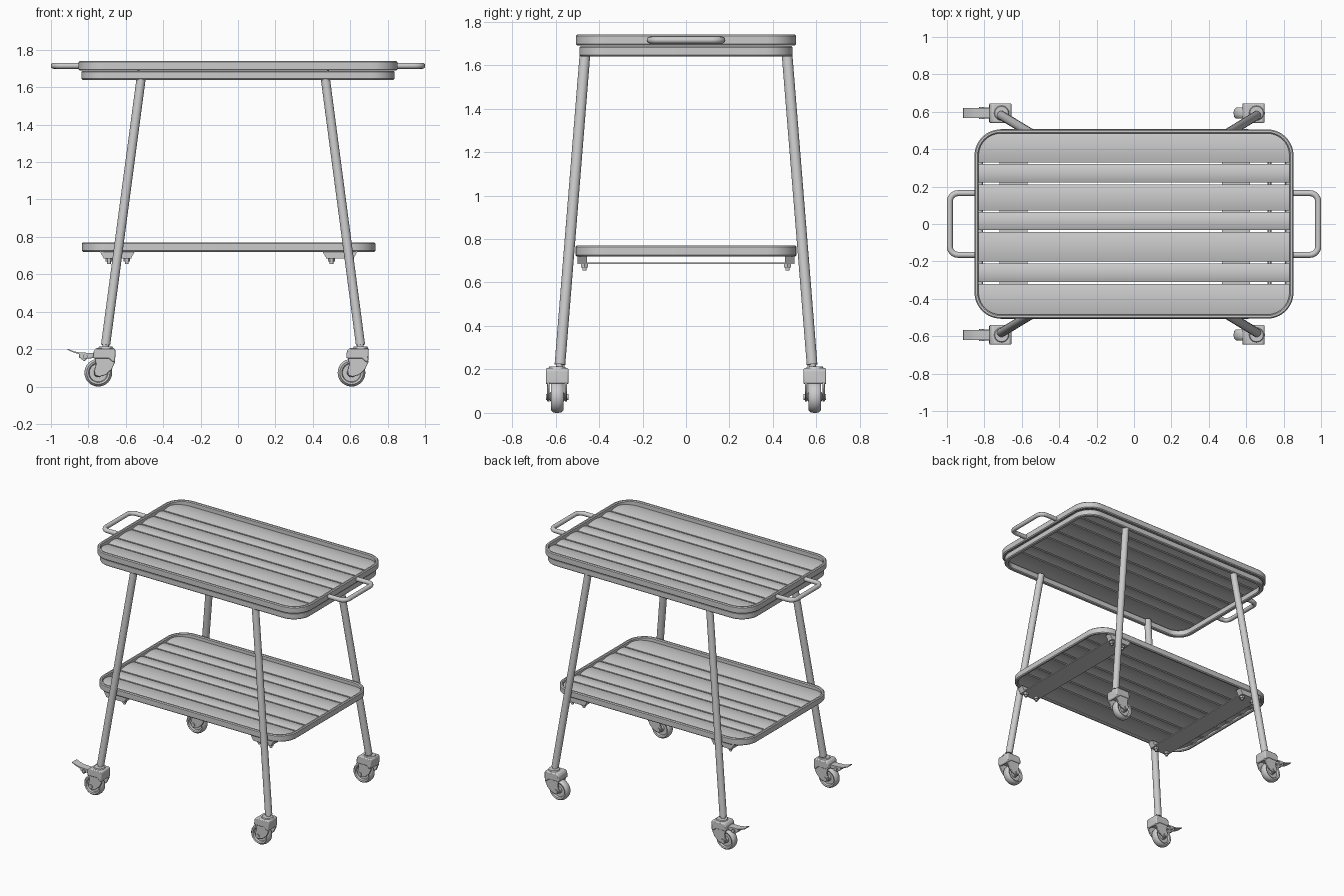
import bpy, bmesh, math
from mathutils import Vector

old = bpy.data.objects.get("Cube")
if old:
    bpy.data.objects.remove(old)

grey = bpy.data.materials.new("plain grey")
grey.use_nodes = True
COLOR = (0.6, 0.6, 0.6, 1)
grey.diffuse_color = COLOR
grey.node_tree.nodes["Principled BSDF"].inputs["Base Color"].default_value = COLOR
made = []


def finish(name, bm, bevel=0):
    bmesh.ops.recalc_face_normals(bm, faces=bm.faces)
    me = bpy.data.meshes.new(name)
    bm.to_mesh(me)
    bm.free()
    me.materials.append(grey)
    ob = bpy.data.objects.new(name, me)
    bpy.context.collection.objects.link(ob)
    if bevel:
        mod = ob.modifiers.new("soft edges", 'BEVEL')
        mod.width, mod.segments, mod.limit_method = bevel, 2, 'ANGLE'
    made.append(ob)
    return ob


def skin(name, rings, closed=False, bevel=0):
    """Join matching rings of points into a surface; cap the ends unless closed."""
    bm = bmesh.new()
    vs = [[bm.verts.new(p) for p in ring] for ring in rings]
    n = len(vs[0])
    pairs = list(zip(vs, vs[1:])) + ([(vs[-1], vs[0])] if closed else [])
    for a, b in pairs:
        for i in range(n):
            j = (i + 1) % n
            bm.faces.new((a[i], a[j], b[j], b[i]))
    if not closed:
        bm.faces.new(vs[0])
        bm.faces.new(vs[-1])
    return finish(name, bm, bevel)


def rod(name, a, b, r1, r2=None, n=24):
    a, b = Vector(a), Vector(b)
    turn = (b - a).to_track_quat('Z', 'Y')
    circle = [Vector((math.cos(t), math.sin(t), 0))
              for t in (math.tau * i / n for i in range(n))]
    return skin(name, [[c + turn @ (v * r) for v in circle]
                       for c, r in ((a, r1), (b, r2 or r1))])


def box(name, lo, hi, bevel=0):
    (x0, y0, z0), (x1, y1, z1) = lo, hi
    rings = [[(x0, y0, z), (x1, y0, z), (x1, y1, z), (x0, y1, z)] for z in (z0, z1)]
    return skin(name, rings, bevel=bevel)


def plate(name, outline, y0, y1, bevel=0):
    """Extrude an x-z outline along y."""
    return skin(name, [[(x, y, z) for x, z in outline] for y in (y0, y1)], bevel=bevel)


def rim(name, cx, hx, hy, r, thick, z0, z1, n=10):
    """Rounded rectangular band with softened edges."""
    e = 0.006
    section = [(0, z0 + e), (0, z1 - e), (e, z1), (thick - e, z1),
               (thick, z1 - e), (thick, z0 + e), (thick - e, z0), (e, z0)]
    rings = []
    for q, (sx, sy) in enumerate(((1, 1), (-1, 1), (-1, -1), (1, -1))):
        for i in range(n + 1):
            t = math.pi / 2 * (q + i / n)
            rings.append([(cx + sx * (hx - r) + (r - o) * math.cos(t),
                           sy * (hy - r) + (r - o) * math.sin(t), z)
                          for o, z in section])
    return skin(name, rings, closed=True)


def slats(name, cx, hx, hy, r, z, thick=0.012, dome=0.01, n=10):
    """Seven gently arched boards trimmed to the rounded tray outline."""
    cuts = (-hy, -0.315, -0.205, -0.038, 0.068, 0.217, 0.325, hy)
    for k, (a, b) in enumerate(zip(cuts, cuts[1:])):
        a, b = a + 0.005, b - 0.005
        rings = []
        for i in range(n + 1):
            u = i / n
            y = a + (b - a) * u
            d = max(0, abs(y) - (hy - r))
            w = hx - r + math.sqrt(max(0, r * r - d * d))
            top = z + dome * (1 - (2 * u - 1) ** 2)
            rings.append([(cx - w, y, top), (cx + w, y, top),
                          (cx + w, y, top - thick), (cx - w, y, top - thick)])
        skin(f"{name}_{k + 1}", rings)


# Upper tray
rim("upper_tray_rim", 0, 0.853, 0.506, 0.14, 0.022, 1.69, 1.74)
rim("upper_tray_frame", 0, 0.838, 0.491, 0.13, 0.03, 1.64, 1.688)
slats("upper_slat", 0, 0.835, 0.488, 0.125, 1.706)

# Lower tray
rim("lower_tray_rim", -0.05, 0.785, 0.508, 0.14, 0.022, 0.72, 0.77)
slats("lower_slat", -0.05, 0.766, 0.49, 0.125, 0.742)

# End handles
for side, label in ((1, "left"), (-1, "right")):
    path = [(0.84, -0.165)]
    for sy in (-1, 1):
        for i in range(7):
            t = math.pi / 2 * (i / 6 + (-1 if sy < 0 else 0))
            path.append((0.94 + 0.045 * math.cos(t), sy * 0.12 + 0.045 * math.sin(t)))
    path.append((0.84, 0.165))
    cu = bpy.data.curves.new(label + "_handle", 'CURVE')
    cu.dimensions = '3D'
    cu.bevel_depth, cu.bevel_resolution, cu.use_fill_caps = 0.016, 4, True
    sp = cu.splines.new('POLY')
    sp.points.add(len(path) - 1)
    for p, (x, y) in zip(sp.points, path):
        p.co = (side * x, y, 1.715, 1)
    cu.materials.append(grey)
    bpy.context.collection.objects.link(bpy.data.objects.new(label + "_handle", cu))

# Cross bars, pads and bolts below the lower tray
for label, x0, x1 in (("right", -0.72, -0.57), ("left", 0.47, 0.62)):
    box(label + "_cross_bar", (x0, -0.5, 0.684), (x1, 0.5, 0.692))
    for sy in (-1, 1):
        ya, yb = sorted((sy * 0.455, sy * 0.5))
        plate(label + "_pad", [(x0 - 0.02, 0.724), (x0, 0.69), (x1, 0.69), (x1 + 0.02, 0.724)],
              ya, yb)
        for x in (x0 + 0.03, x1 - 0.025):
            rod(label + "_bolt_nut", (x, sy * 0.467, 0.69), (x, sy * 0.467, 0.668), 0.018, n=6)
            rod(label + "_bolt_tip", (x, sy * 0.467, 0.67), (x, sy * 0.467, 0.655), 0.01, n=12)


def wheel(name, x, y):
    """Rounded tyre with a recessed web and a hub."""
    profile = [(0.014, -0.034), (0.022, -0.03), (0.024, -0.012), (0.048, -0.012),
               (0.052, -0.026), (0.062, -0.029), (0.071, -0.02), (0.074, -0.007)]
    profile += [(r, -w) for r, w in reversed(profile)]
    rings = [[(x + r * math.cos(t), y + w, 0.074 + r * math.sin(t)) for r, w in profile]
             for t in (math.tau * i / 32 for i in range(32))]
    skin(name, rings, closed=True)


# Legs with swivel casters; the right pair carries brakes
hood = [(-0.025, 0.19), (-0.012, 0.206), (0.085, 0.206), (0.092, 0.195),
        (0.09, 0.135), (0.078, 0.13), (0.055, 0.151), (-0.028, 0.151)]
cheek = [(-0.026, 0.18), (0.085, 0.18), (0.09, 0.13), (0.072, 0.092), (0.04, 0.062),
         (0.005, 0.052), (-0.018, 0.06), (-0.022, 0.085), (-0.012, 0.12)]
lever = [(0, 0.178), (-0.1, 0.182), (-0.13, 0.188), (-0.165, 0.202),
         (-0.166, 0.197), (-0.13, 0.181), (-0.1, 0.172), (0, 0.165)]
for label, top_x, foot_x, wheel_x in (("right", -0.513, -0.708, -0.747),
                                      ("left", 0.462, 0.655, 0.607)):
    for sy, end in ((-1, "front"), (1, "back")):
        name = f"{end}_{label}"
        y = sy * 0.593
        rod(name + "_leg", (foot_x, sy * 0.58, 0.222), (top_x - 0.0 , sy * 0.462, 1.685), 0.0245)
        rod(name + "_stem", (foot_x, sy * 0.583, 0.19), (foot_x, sy * 0.581, 0.235), 0.017)
        rod(name + "_swivel", (foot_x, y, 0.196), (foot_x, y, 0.213), 0.045, 0.036)
        plate(name + "_hood", [(wheel_x + x, z) for x, z in hood], y - 0.052, y + 0.052, 0.008)
        for s in (-1, 1):
            ya, yb = sorted((y + s * 0.035, y + s * 0.046))
            plate(name + "_cheek", [(wheel_x + x, z) for x, z in cheek], ya, yb, 0.003)
        wheel(name + "_wheel", wheel_x, y)
        rod(name + "_axle", (wheel_x, y - 0.052, 0.074), (wheel_x, y + 0.052, 0.074), 0.014)
        if label == "right":
            plate(name + "_brake_lever", [(wheel_x + x, z) for x, z in lever],
                  y - 0.027, y + 0.027)
            plate(name + "_brake_block", [(wheel_x + x, z) for x, z in
                  ((-0.02, 0.178), (-0.1, 0.178), (-0.105, 0.158), (-0.075, 0.135),
                   (-0.06, 0.15), (-0.02, 0.152))], y - 0.022, y + 0.022, 0.004)
            rod(name + "_brake_pin", (wheel_x - 0.07, y - 0.032, 0.16),
                (wheel_x - 0.07, y + 0.032, 0.16), 0.012, n=16)

# Smooth shading with crisp edges
bpy.ops.object.select_all(action='DESELECT')
for ob in made:
    ob.select_set(True)
bpy.context.view_layer.objects.active = made[0]
bpy.ops.object.shade_smooth_by_angle(angle=math.radians(35))
